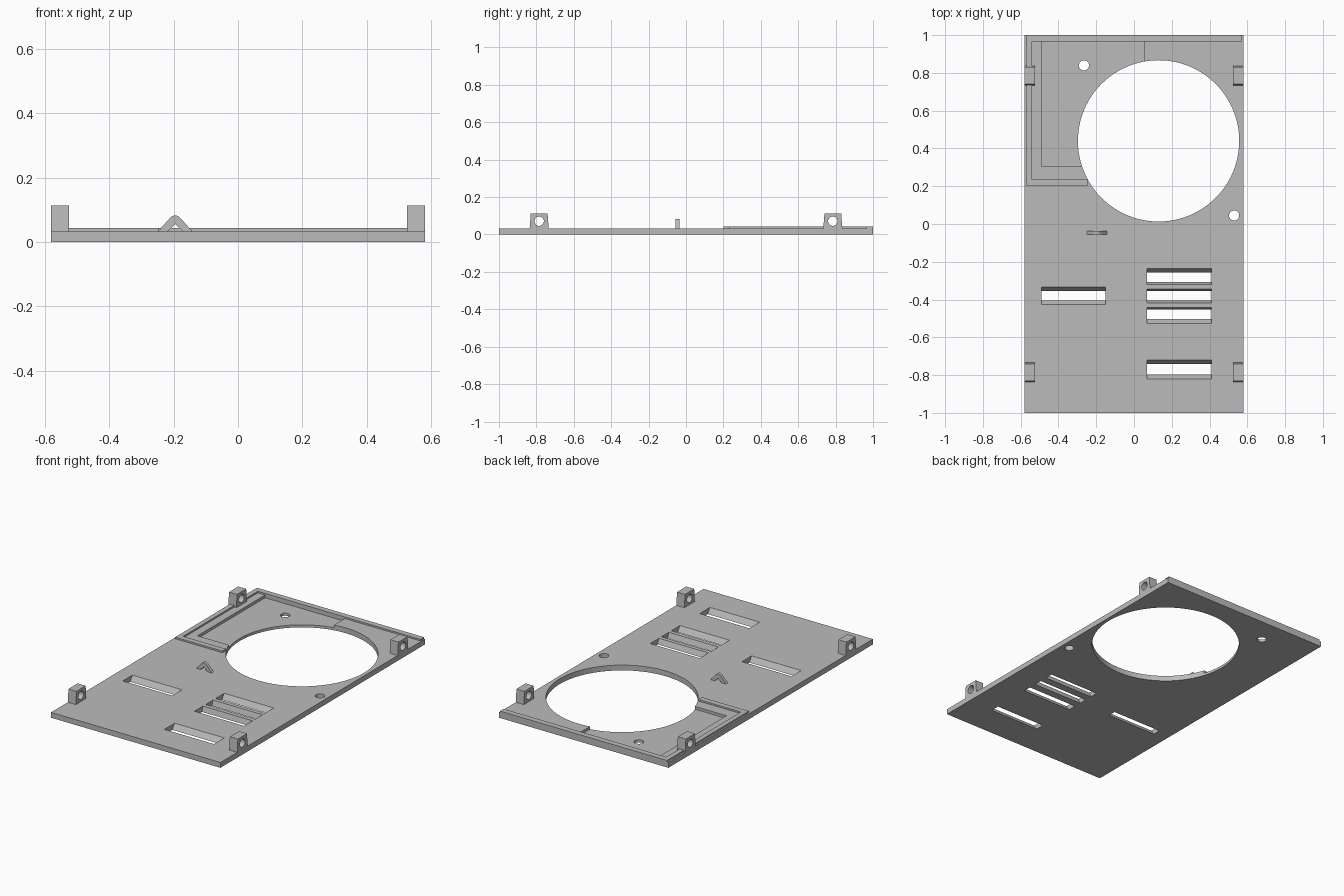
import bpy, bmesh, math
from mathutils import Matrix

cube = bpy.data.objects.get("Cube")
if cube:
    bpy.data.objects.remove(cube, do_unlink=True)

grey = bpy.data.materials.new("plain grey")
grey.use_nodes = True
colour = (0.5, 0.5, 0.5, 1)
grey.diffuse_color = colour
grey.node_tree.nodes["Principled BSDF"].inputs["Base Color"].default_value = colour

T = 0.033        # plate thickness
RIM = 0.043      # top of the raised rim
FLOOR = 0.016    # floor of the corner pocket


def finish(name, bm):
    bmesh.ops.recalc_face_normals(bm, faces=bm.faces)
    mesh = bpy.data.meshes.new(name)
    bm.to_mesh(mesh)
    bm.free()
    mesh.materials.append(grey)
    obj = bpy.data.objects.new(name, mesh)
    bpy.context.collection.objects.link(obj)
    return obj


def prism(name, points, axis, start, end):
    """Extrude a 2D outline along x (outline y,z), y (x,z) or z (x,y)."""
    place = {"x": lambda a, b: (start, a, b),
             "y": lambda a, b: (a, start, b),
             "z": lambda a, b: (a, b, start)}[axis]
    bm = bmesh.new()
    face = bm.faces.new([bm.verts.new(place(*p)) for p in points])
    new = bmesh.ops.extrude_face_region(bm, geom=[face])["geom"]
    shift = [end - start if a == axis else 0 for a in "xyz"]
    bmesh.ops.translate(bm, vec=shift, verts=[v for v in new if isinstance(v, bmesh.types.BMVert)])
    return finish(name, bm)


def box(name, x0, x1, y0, y1, z0, z1):
    return prism(name, [(x0, y0), (x1, y0), (x1, y1), (x0, y1)], "z", z0, z1)


def cylinder(name, centre, radius, length, sides, along_x=False):
    bm = bmesh.new()
    turn = Matrix.Rotation(math.pi / 2, 4, "Y") if along_x else Matrix()
    bmesh.ops.create_cone(bm, cap_ends=True, segments=sides, radius1=radius, radius2=radius,
                          depth=length, matrix=Matrix.Translation(centre) @ turn)
    return finish(name, bm)


def cut(obj, cutters):
    bpy.context.view_layer.objects.active = obj
    for c in cutters:
        c.hide_render = True
        mod = obj.modifiers.new("cut", "BOOLEAN")
        mod.operation = "DIFFERENCE"
        mod.solver = "EXACT"
        mod.object = c
        bpy.ops.object.modifier_apply(modifier=mod.name)
        bpy.data.objects.remove(c, do_unlink=True)


def smooth(obj):
    bpy.ops.object.select_all(action="DESELECT")
    obj.select_set(True)
    bpy.context.view_layer.objects.active = obj
    bpy.ops.object.shade_smooth_by_angle(angle=math.radians(30))


def slot_cutter(x0, x1, top_back, low_back, low_front, top_front):
    """Vent opening whose long walls lean outwards towards the top."""
    k = 0.3  # carry the slopes a little past both plate faces
    db, df = (top_back - low_back) * k, (low_front - top_front) * k
    outline = [(low_front + df, -T * k), (low_back - db, -T * k),
               (top_back + db, T * (1 + k)), (top_front - df, T * (1 + k))]
    return prism("slot cutter", outline, "x", x0, x1)


# Plate with corner pocket, fan opening, screw holes and vents
plate = box("plate", -0.58, 0.58, -1, 1, 0, T)
fan = (0.13, 0.44, 0)
cut(plate, [
    box("pocket cutter", -0.49, 0.055, 0.305, 0.965, FLOOR, 0.1),
    cylinder("fan cutter", fan, 0.427, 0.3, 96),
    cylinder("screw cutter", (-0.265, 0.84, 0), 0.027, 0.3, 32),
    cylinder("screw cutter", (0.53, 0.045, 0), 0.027, 0.3, 32),
    slot_cutter(-0.49, -0.15, -0.333, -0.355, -0.405, -0.427),
    slot_cutter(0.07, 0.41, -0.235, -0.257, -0.307, -0.32),
    slot_cutter(0.07, 0.41, -0.345, -0.355, -0.405, -0.417),
    slot_cutter(0.07, 0.41, -0.443, -0.452, -0.504, -0.526),
    slot_cutter(0.07, 0.41, -0.72, -0.742, -0.798, -0.82),
])
smooth(plate)

# Raised rim running along the back edge and around the pocket corner
rim_outline = [(0.573, 1), (-0.57, 1), (-0.57, 0.2), (-0.247, 0.2), (-0.247, 0.235),
               (-0.54, 0.235), (-0.54, 0.965), (0.573, 0.965)]
prism("pocket_rim", rim_outline, "z", T - 0.005, RIM)

# Four mounting lugs with cross holes
lug_outline = [(-0.051, T - 0.005), (0.051, T - 0.005), (0.045, 0.113), (-0.045, 0.113)]
for x_side, x_name in ((-1, "right"), (1, "left")):
    for y_side, y_name in ((-1, "front"), (1, "back")):
        y = 0.785 * y_side
        lug = prism(f"{y_name}_{x_name}_lug", [(y + a, z) for a, z in lug_outline],
                    "x", 0.525 * x_side, 0.58 * x_side)
        cut(lug, [cylinder("lug cutter", (0.55 * x_side, y, 0.071), 0.025, 0.3, 32, True)])
        smooth(lug)

# Small chevron hook with a rounded peak
half = [(0.055, T - 0.002), (0.015, 0.076), (0.008, 0.081)]
outer = half + [(0, 0.083)] + [(-x, z) for x, z in reversed(half)]
inner = [(-0.025, T - 0.002), (0, 0.056), (0.025, T - 0.002)]
prism("cable_hook", [(x - 0.195, z) for x, z in outer + inner], "y", -0.055, -0.036)
